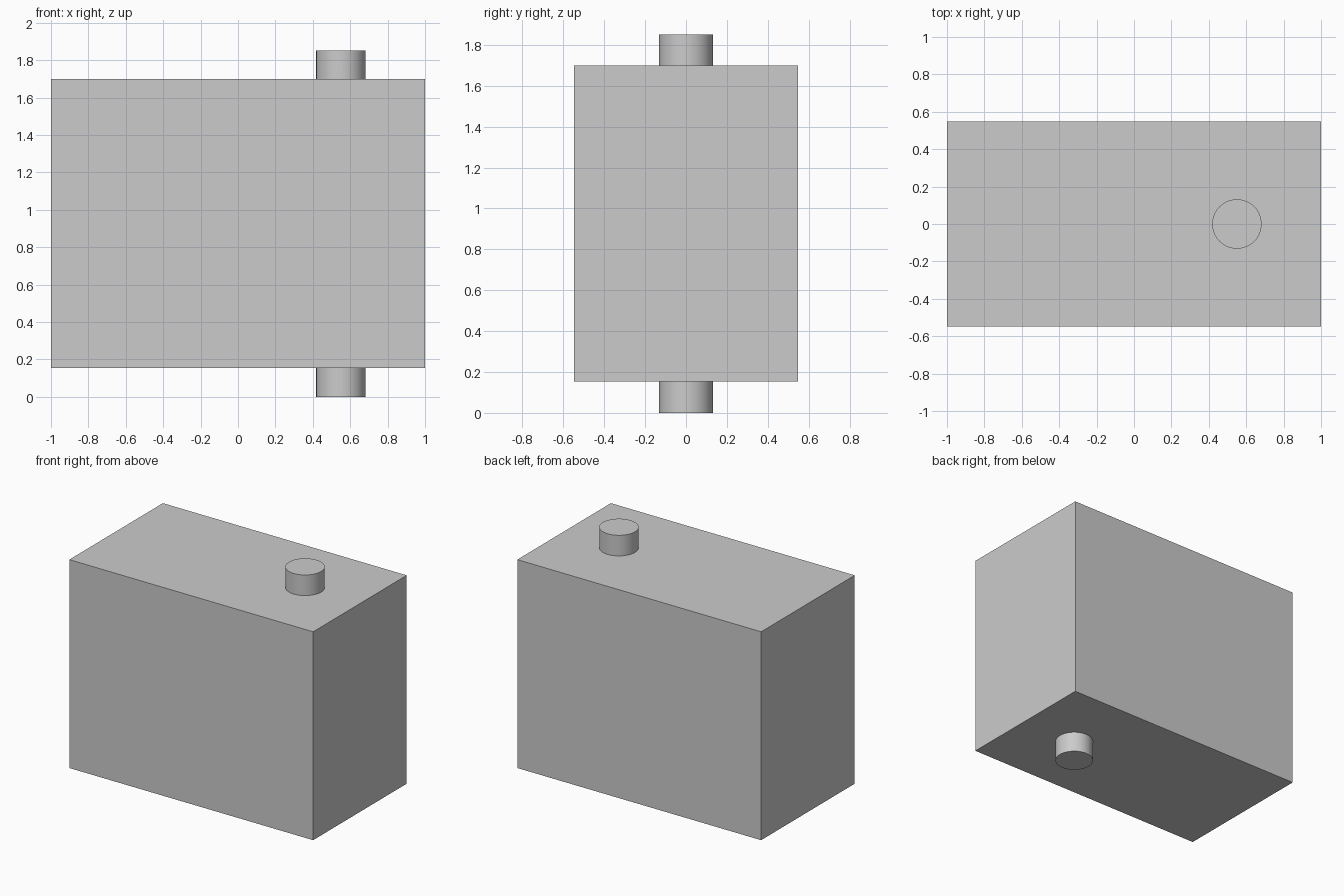
import bpy
import math

if "Cube" in bpy.data.objects:
    bpy.data.objects.remove(bpy.data.objects["Cube"])

W, D = 2.0, 1.096            # block width and depth
Z0, Z1, TOP = 0.154, 1.699, 1.852
PIN_X, PIN_R = 0.55, 0.132

# Main block
bpy.ops.mesh.primitive_cube_add(size=1, location=(0, 0, (Z0 + Z1) / 2))
block = bpy.context.object
block.name = "block"
block.scale = (W, D, Z1 - Z0)
bpy.ops.object.transform_apply(location=False, rotation=False, scale=True)

# Pivot pin running through the block, showing above and below
bpy.ops.mesh.primitive_cylinder_add(vertices=64, radius=PIN_R, depth=TOP,
                                    location=(PIN_X, 0, TOP / 2))
pin = bpy.context.object
pin.name = "pivot_pin"
bpy.ops.object.shade_smooth_by_angle(angle=math.radians(30))
